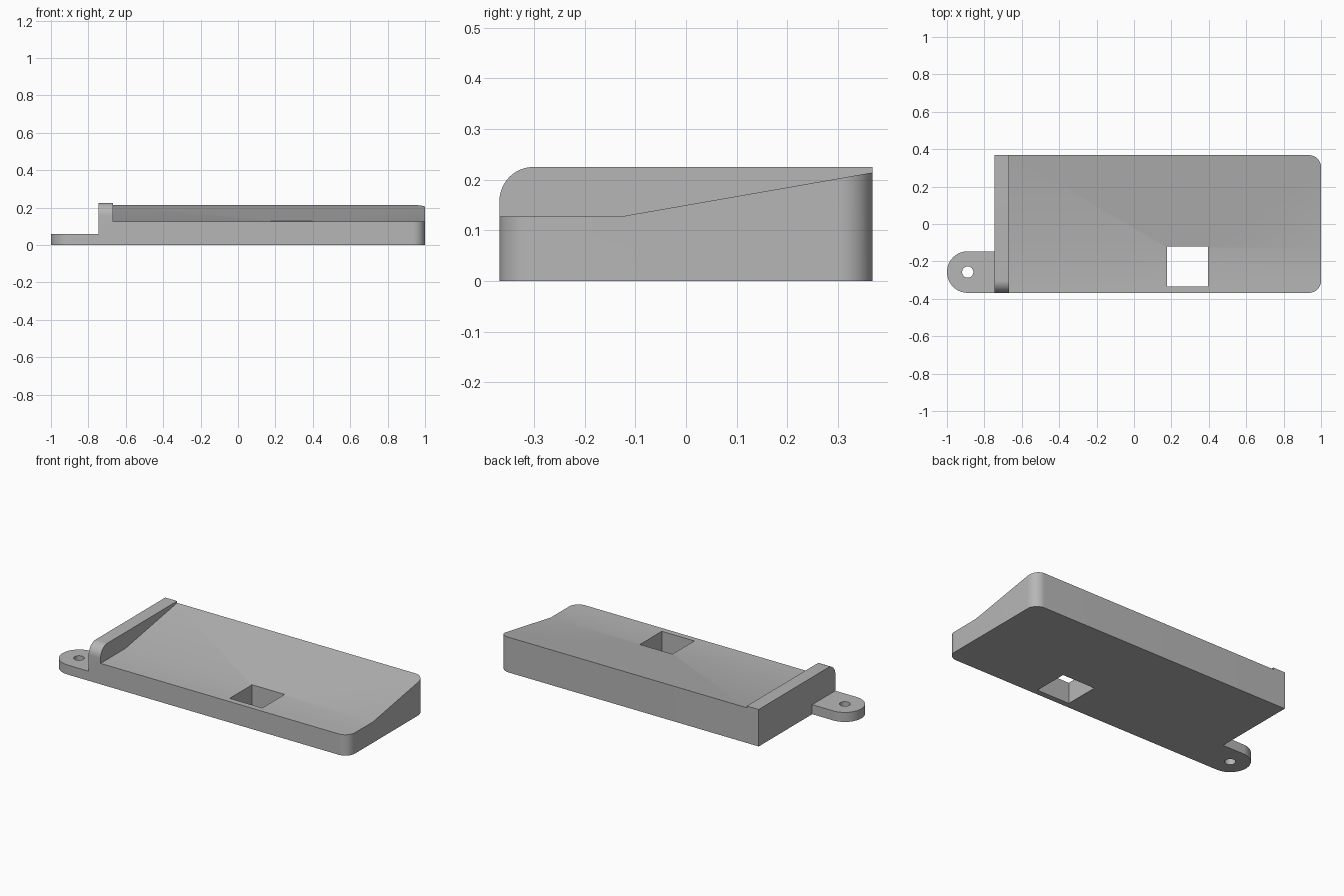
import bpy, bmesh
from math import sin, cos, pi
from mathutils import Vector

cube = bpy.data.objects.get("Cube")
if cube:
    bpy.data.objects.remove(cube, do_unlink=True)

grey = bpy.data.materials.new("light_grey")
grey.use_nodes = True
COLOR = (0.47, 0.47, 0.47, 1)
grey.diffuse_color = COLOR
grey.node_tree.nodes["Principled BSDF"].inputs["Base Color"].default_value = COLOR

FRONT, BACK = -0.368, 0.368
WALL_OUT, WALL_IN, RIGHT = -0.747, -0.667, 1.0


def arc(cx, cy, r, start, end, n):
    steps = [start + (end - start) * i / n for i in range(n + 1)]
    return [(cx + r * cos(a), cy + r * sin(a)) for a in steps]


def prism(name, points, move, round_edge=None, radius=0.064):
    """Extrude a closed 3D outline, optionally rounding the chosen edges."""
    bm = bmesh.new()
    face = bm.faces.new([bm.verts.new(p) for p in points])
    out = bmesh.ops.extrude_face_region(bm, geom=[face])
    verts = [g for g in out["geom"] if isinstance(g, bmesh.types.BMVert)]
    bmesh.ops.translate(bm, verts=verts, vec=Vector(move))
    if round_edge:
        edges = [e for e in bm.edges if round_edge(*e.verts)]
        bmesh.ops.bevel(bm, geom=edges, offset=radius, segments=12,
                        profile=0.5, affect='EDGES')
    bmesh.ops.recalc_face_normals(bm, faces=bm.faces)
    mesh = bpy.data.meshes.new(name)
    bm.to_mesh(mesh)
    bm.free()
    mesh.materials.append(grey)
    obj = bpy.data.objects.new(name, mesh)
    bpy.context.collection.objects.link(obj)
    return obj


def combine(target, other, operation):
    mod = target.modifiers.new(other.name, 'BOOLEAN')
    mod.object, mod.operation, mod.solver = other, operation, 'EXACT'
    bpy.context.view_layer.objects.active = target
    bpy.ops.object.modifier_apply(modifier=mod.name)
    bpy.data.objects.remove(other, do_unlink=True)


# Sloping deck with rounded vertical corners at its free end
deck_profile = [(FRONT, 0), (BACK, 0), (BACK, 0.214), (-0.13, 0.127), (FRONT, 0.127)]
body = prism("sloped_body", [(WALL_IN, y, z) for y, z in deck_profile],
             (RIGHT - WALL_IN, 0, 0),
             lambda a, b: a.co.x > 0.9 and b.co.x > 0.9
             and abs(a.co.y - b.co.y) < 0.001)

# End wall with a rounded upper front corner
wall_profile = [(FRONT, 0), (BACK, 0), (BACK, 0.225)]
wall_profile += arc(FRONT + 0.067, 0.158, 0.067, pi / 2, pi, 12)
wall = prism("end_wall", [(WALL_OUT, y, z) for y, z in wall_profile],
             (WALL_IN - WALL_OUT, 0, 0))

# Mounting tab with a rounded end
TAB_X, TAB_Y, TAB_R = -0.889, -0.257, 0.111
tab_outline = [(WALL_OUT, TAB_Y + TAB_R)]
tab_outline += arc(TAB_X, TAB_Y, TAB_R, pi / 2, 3 * pi / 2, 32)
tab_outline += [(WALL_OUT, TAB_Y - TAB_R)]
tab = prism("mounting_tab", [(x, y, 0) for x, y in tab_outline], (0, 0, 0.058))

# Screw hole and square opening, both cut right through
hole = prism("screw_hole", [(x, y, -0.1) for x, y in
                            arc(TAB_X, TAB_Y, 0.03, 0, 2 * pi, 32)[:-1]], (0, 0, 0.5))
window = prism("square_opening", [(x, y, -0.1) for x, y in
                                  [(0.177, -0.333), (0.396, -0.333),
                                   (0.396, -0.12), (0.177, -0.12)]], (0, 0, 0.5))

combine(tab, hole, 'DIFFERENCE')
combine(body, window, 'DIFFERENCE')
combine(body, wall, 'UNION')
combine(body, tab, 'UNION')

# Smooth the rounded corners and keep the hard edges
bpy.ops.object.select_all(action='DESELECT')
body.select_set(True)
bpy.context.view_layer.objects.active = body
bpy.ops.object.shade_smooth_by_angle(angle=pi / 6)
